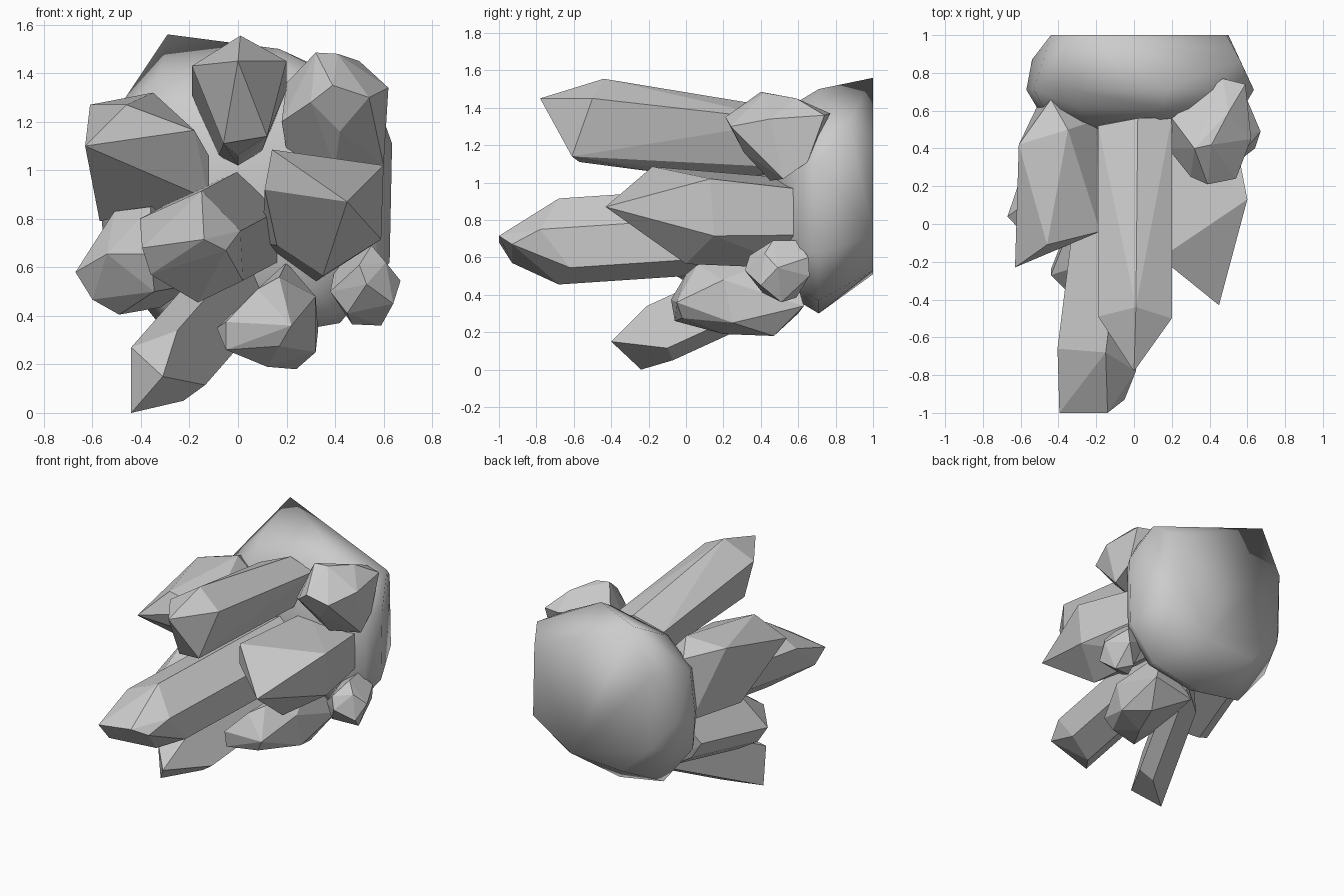
import bpy, bmesh, math
from mathutils import Vector


def hull(name, pts, smooth=False):
    """Closed convex solid wrapped around a few corner points."""
    bm = bmesh.new()
    for p in pts:
        bm.verts.new(p)
    bmesh.ops.convex_hull(bm, input=bm.verts[:])
    loose = [v for v in bm.verts if not v.link_faces]
    bmesh.ops.delete(bm, geom=loose, context='VERTS')
    if not smooth:
        bmesh.ops.dissolve_limit(bm, angle_limit=math.radians(3),
                                 verts=bm.verts[:], edges=bm.edges[:])
    bmesh.ops.recalc_face_normals(bm, faces=bm.faces[:])
    mesh = bpy.data.meshes.new(name)
    bm.to_mesh(mesh)
    bm.free()
    ob = bpy.data.objects.new(name, mesh)
    bpy.context.collection.objects.link(ob)
    if smooth:
        bpy.context.view_layer.objects.active = ob
        ob.select_set(True)
        bpy.ops.object.shade_smooth_by_angle(angle=math.radians(65))
        ob.select_set(False)
    return ob


def prism(name, tip, shift):
    """Crystal: faceted tip carried back along its axis into the rock."""
    s = Vector(shift)
    return hull(name, tip + [tuple(Vector(p) + s) for p in tip])


# Backing rock: outline at its widest, shrunk forward into a dome, flat back
outline = [(-.53, 1.2), (-.32, 1.40), (.17, 1.50), (.43, 1.37), (.56, 1.25),
           (.635, 1.11), (.625, .62), (.42, .37), (.02, .30), (-.32, .36),
           (-.55, .65), (-.57, .9)]
back = [(-.29, 1.56), (.49, 1.22), (.5, .72),
        (.2, .53), (-.2, .51), (-.42, .72), (-.44, 1.25)]
cx, cz = .03, .9
pts = [(x, 1.0, z) for x, z in back] + [(.56, .87, 1.32), (-.54, .87, .9)]
for y, k in ((.71, 1.0), (.61, .90), (.54, .72), (.49, .45), (.475, .15)):
    pts += [(cx + (x - cx) * k, y, cz + (z - cz) * k) for x, z in outline]
hull("backing_rock", pts, smooth=True)

# Long upper crystal
hull("upper_long_crystal", [
    (0, -.78, 1.45), (.01, -.44, 1.555), (.2, -.5, 1.45), (-.19, -.49, 1.43),
    (-.06, -.57, 1.11), (.12, -.61, 1.14), (.0, -.19, 1.06),
    (.02, .56, 1.39), (.2, .56, 1.33), (-.19, .52, 1.31),
    (-.08, .55, 1.06), (.1, .55, 1.08), (0, .3, 1.02)])

# Upper left crystal
hull("upper_left_crystal", [
    (-.63, -.23, 1.10), (-.46, -.11, 1.27), (-.18, -.04, 1.165), (-.12, .05, 1.06),
    (-.43, .1, .885), (-.12, .12, .88), (-.57, .2, .79),
    (-.61, .42, 1.27), (-.35, .5, 1.32), (-.44, .66, 1.24),
    (-.2, .55, 1.14), (-.5, .65, .82), (-.12, .58, .88)])

# Long middle crystal
prism("middle_long_crystal", [
    (-.395, -1, .68), (-.14, -1, .715), (-.405, -.66, .80), (-.15, -.68, .915),
    (-.05, -.93, .67), (.01, -.78, .75), (.02, -.62, .545),
    (-.36, -.93, .57), (-.165, -.68, .455)],
    (.15, 1.2, .08))

# Left crystal
prism("left_crystal", [
    (-.67, .04, .58), (-.54, -.1, .655), (-.6, .05, .467), (-.49, .1, .405),
    (-.36, -.12, .655), (-.345, -.05, .5), (-.51, .15, .83), (-.36, .12, .85)],
    (.17, .5, .03))

# Lower left crystal
prism("lower_left_crystal", [
    (-.44, -.27, .27), (-.44, -.24, 0), (-.31, -.4, .15),
    (-.135, -.1, .115), (-.225, -.07, .05), (-.25, -.21, .34)],
    (.28, .7, .32))

# Lower middle crystal
hull("lower_middle_crystal", [
    (-.087, .02, .35), (-.05, -.08, .375), (-.05, -.06, .26), (.22, -.05, .36),
    (.17, -.02, .275), (.08, .0, .51), (.32, .2, .48), (.32, .25, .25),
    (.12, .2, .19), (.24, .47, .18), (.33, .63, .34), (0, .6, .3),
    (.17, .06, .56), (.2, .55, .62), (-.04, .2, .26)])

# Large right crystal
hull("right_crystal", [
    (.45, -.43, .87), (.6, .13, 1.02), (.59, .15, .715), (.35, 0, .565),
    (.14, -.18, 1.085), (.11, -.14, .92), (.16, .05, .69), (.5, .65, .96),
    (.5, .65, .72), (.32, .6, .54), (.13, .6, 1.02), (.1, .5, .7)])

# Upper right crystal
hull("upper_right_crystal", [
    (.39, .21, 1.35), (.3, .25, 1.28), (.54, .24, 1.30), (.62, .45, 1.34),
    (.59, .74, 1.36), (.47, .77, 1.37), (.32, .4, 1.485), (.41, .42, 1.48),
    (.5, .59, 1.45), (.18, .4, 1.2), (.2, .56, 1.36), (.6, .52, 1.02),
    (.4, .45, 1.01), (.59, .65, 1.11), (.42, .31, 1.16), (.2, .5, 1.08)])

# Small right crystal
hull("small_right_crystal", [
    (.53, .315, .53), (.5, .34, .61), (.67, .49, .545), (.61, .42, .62),
    (.55, .465, .69), (.53, .59, .69), (.6, .655, .6), (.59, .66, .5),
    (.59, .51, .36), (.47, .5, .365), (.5, .59, .385), (.45, .41, .41),
    (.38, .45, .5), (.4, .6, .6), (.64, .4, .45)])
